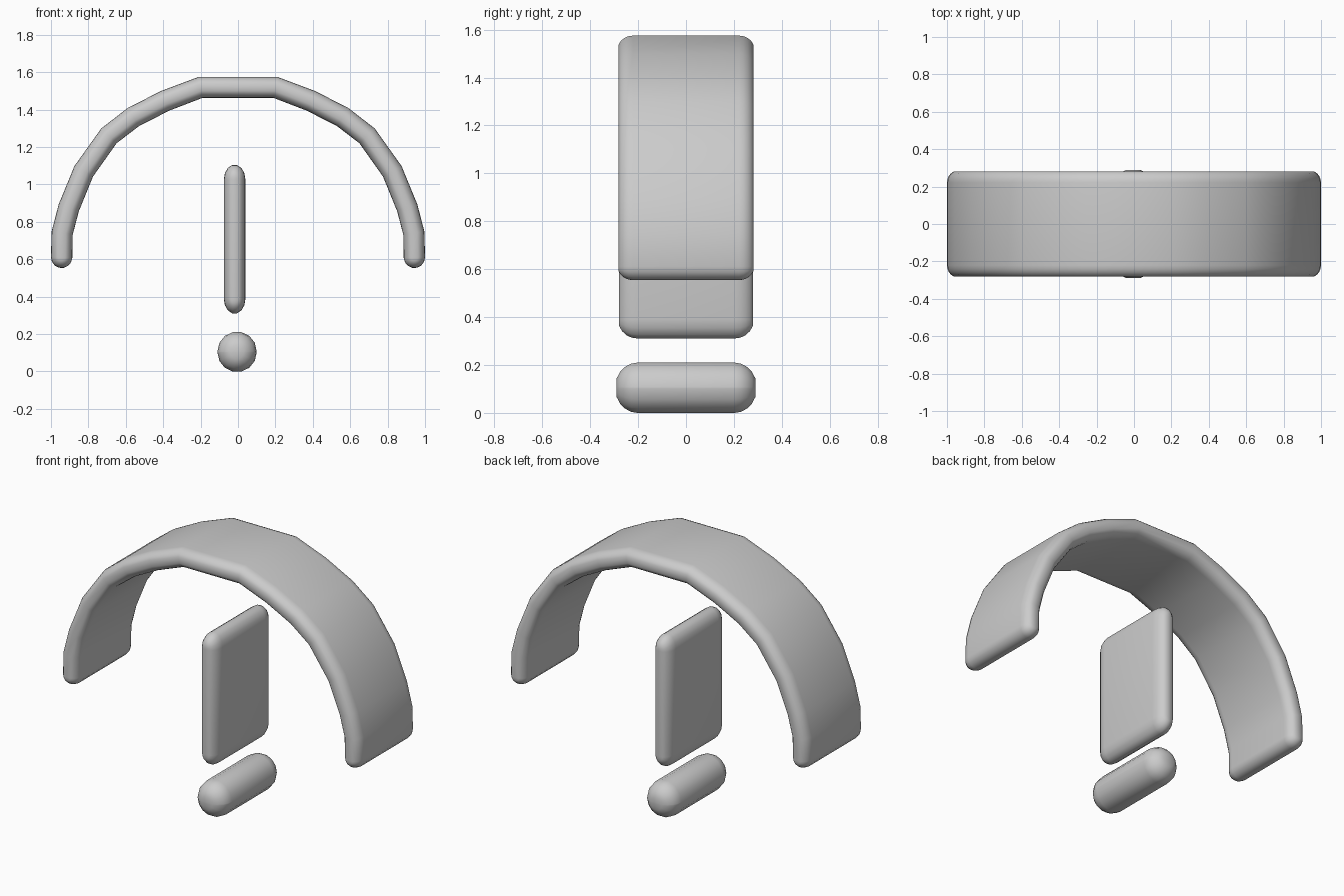
import bpy
import bmesh
from math import sin, cos, pi, radians
from mathutils import Vector

cube = bpy.data.objects.get("Cube")
if cube:
    bpy.data.objects.remove(cube, do_unlink=True)

grey = bpy.data.materials.new("plain grey")
grey.use_nodes = True
colour = (0.6, 0.6, 0.6, 1)
grey.diffuse_color = colour
grey.node_tree.nodes["Principled BSDF"].inputs["Base Color"].default_value = colour

CAP = 6          # points round each stroke end
RIM_STEPS = 4    # layers in each rounded rim
RIM_ANGLE = radians(70)


def stroke(path, t, stretch):
    """Outline of a thickened path in x and z, with round ends."""
    left, right, tangents = [], [], []
    for i, p in enumerate(path):
        ahead = path[min(i + 1, len(path) - 1)] - p
        behind = p - path[max(i - 1, 0)]
        d = (ahead.normalized() + behind.normalized()).normalized()
        n = Vector((-d.y, d.x))
        tangents.append((d, n))
        left.append(p + n * t)
        right.append(p - n * t)

    def cap(p, d, n):
        angles = [pi * j / (CAP + 1) for j in range(1, CAP + 1)]
        return [p + n * t * cos(a) + d * t * stretch * sin(a) for a in angles]

    d, n = tangents[-1]
    end = cap(path[-1], d, n)
    d, n = tangents[0]
    start = cap(path[0], -d, -n)
    half = CAP // 2
    return start[half:] + left + end + right[::-1] + start[:half]


def rounded_slab(name, path, t, depth, rim, stretch=1.0):
    """Stack stroke outlines along y, shrinking them towards both rims."""
    path = [Vector(p) for p in path]
    layers = []
    for j in range(RIM_STEPS + 1):
        a = RIM_ANGLE * j / RIM_STEPS
        layers.append((depth - rim + rim * sin(a) / sin(RIM_ANGLE), t * cos(a)))
    layers = [(-y, s) for y, s in reversed(layers)] + layers

    bm = bmesh.new()
    rings = [[bm.verts.new((p.x, y, p.y)) for p in stroke(path, s, stretch)]
             for y, s in layers]
    n = len(rings[0])
    for a, b in zip(rings, rings[1:]):
        for i in range(n):
            k = (i + 1) % n
            bm.faces.new((a[i], a[k], b[k], b[i]))
    # front and back faces
    for ring in (rings[0], rings[-1]):
        for i in range(n // 2 - 1):
            bm.faces.new((ring[i], ring[i + 1], ring[n - 2 - i], ring[n - 1 - i]))
    bmesh.ops.recalc_face_normals(bm, faces=bm.faces)

    mesh = bpy.data.meshes.new(name)
    bm.to_mesh(mesh)
    bm.free()
    mesh.materials.append(grey)
    obj = bpy.data.objects.new(name, mesh)
    bpy.context.collection.objects.link(obj)
    bpy.ops.object.select_all(action="DESELECT")
    obj.select_set(True)
    bpy.context.view_layer.objects.active = obj
    bpy.ops.object.shade_smooth_by_angle(angle=radians(50))
    return obj


# Arch: mirrored half path
half_arch = [(-0.943, 0.61), (-0.94, 0.74), (-0.905, 0.875), (-0.825, 1.07),
             (-0.69, 1.26), (-0.56, 1.36), (-0.39, 1.447), (-0.2, 1.519)]
arch_path = half_arch + [(-x, z) for x, z in reversed(half_arch)]
rounded_slab("arch", arch_path, 0.057, 0.281, 0.06)

# Upright panel under the arch
rounded_slab("upright_panel", [(-0.018, 0.39), (-0.018, 1.025)],
             0.058, 0.279, 0.075, stretch=1.4)

# Short round bar at the bottom
rounded_slab("round_bar", [(-0.005, 0.102), (-0.005, 0.108)], 0.105, 0.29, 0.09)
